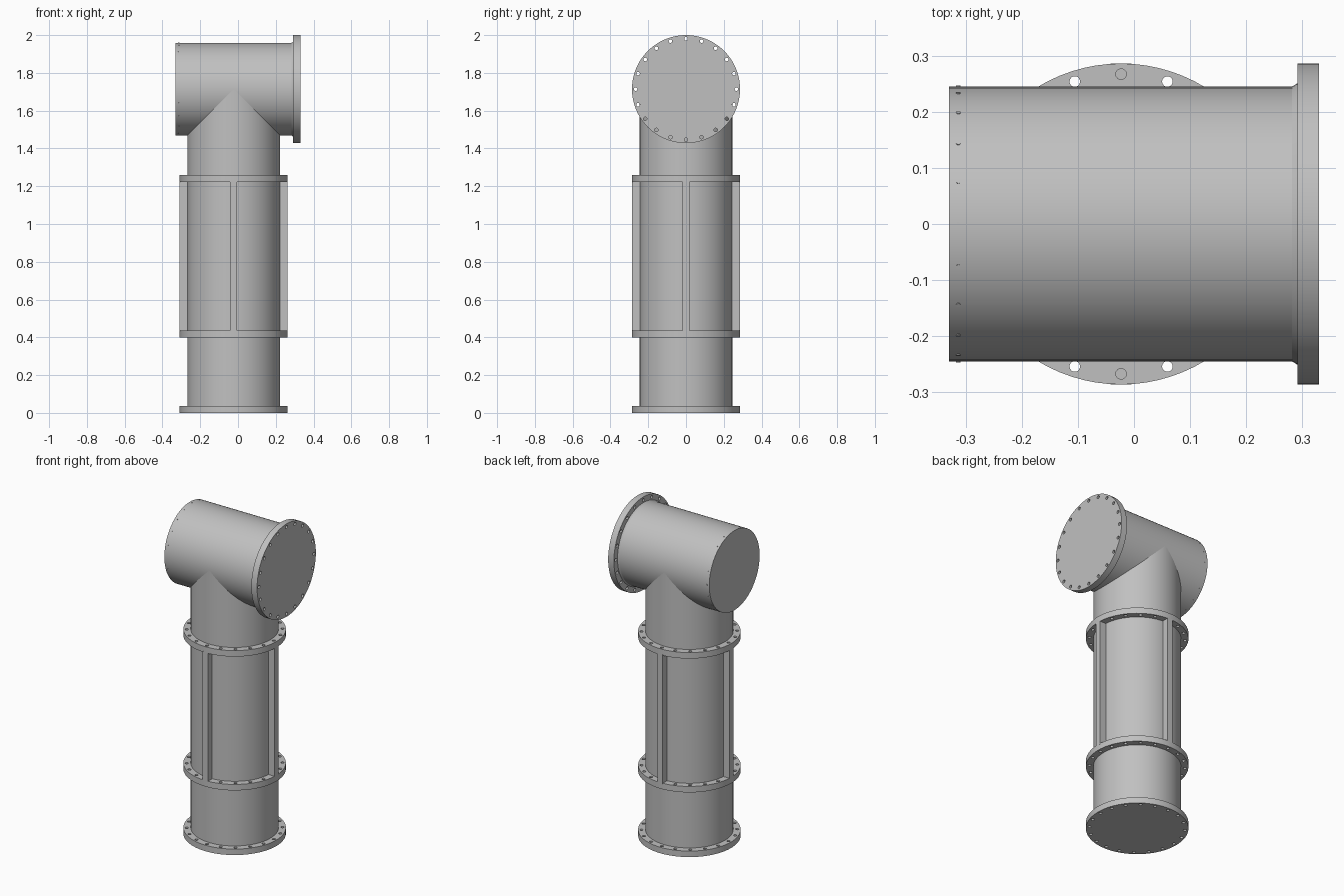
import bpy, bmesh, math
from mathutils import Matrix, Vector

cube = bpy.data.objects.get("Cube")
if cube:
    bpy.data.objects.remove(cube, do_unlink=True)

COLUMN_X = -0.023      # axis of the upright pipe
AXIS_Z = 1.714         # axis of the cross pipe
PIPE_R = 0.245
FLANGE_R = 0.286
BOLT_R = 0.267
BOLTS = 20
FLANGE_T = 0.037
TURN_X = Matrix.Rotation(math.pi / 2, 4, 'Y')   # turns local z to +x

steel = bpy.data.materials.new("grey steel")
steel.use_nodes = True
steel.diffuse_color = (0.53, 0.53, 0.53, 1)
steel.node_tree.nodes["Principled BSDF"].inputs["Base Color"].default_value = steel.diffuse_color


def finish(name, mesh, smooth=True):
    """Put a mesh in the scene with the steel material."""
    mesh.materials.clear()
    mesh.materials.append(steel)
    obj = bpy.data.objects.new(name, mesh)
    bpy.context.collection.objects.link(obj)
    if smooth:
        bpy.ops.object.select_all(action='DESELECT')
        obj.select_set(True)
        bpy.context.view_layer.objects.active = obj
        bpy.ops.object.shade_smooth_by_angle(angle=math.radians(30))
    return obj


def pipe(name, start, end, matrix, r1=PIPE_R, r2=PIPE_R):
    """Closed round section along local z."""
    bm = bmesh.new()
    bmesh.ops.create_cone(bm, cap_ends=True, segments=80, radius1=r1, radius2=r2,
                          depth=end - start,
                          matrix=matrix @ Matrix.Translation((0, 0, (start + end) / 2)))
    mesh = bpy.data.meshes.new(name)
    bm.to_mesh(mesh)
    bm.free()
    return finish(name, mesh)


def flange(name, matrix, thickness=FLANGE_T):
    """Disc drilled with a ring of bolt holes, starting at local z = 0."""
    curve = bpy.data.curves.new(name, 'CURVE')
    curve.dimensions = '2D'
    curve.fill_mode = 'BOTH'
    curve.extrude = thickness / 2

    def circle(cx, cy, r, count):
        spline = curve.splines.new('POLY')
        spline.points.add(count - 1)
        for i, p in enumerate(spline.points):
            a = math.tau * i / count
            p.co = (cx + r * math.cos(a), cy + r * math.sin(a), 0, 1)
        spline.use_cyclic_u = True

    circle(0, 0, FLANGE_R, 80)
    for i in range(BOLTS):
        a = math.tau * i / BOLTS
        circle(BOLT_R * math.cos(a), BOLT_R * math.sin(a), 0.0095, 14)
    temp = bpy.data.objects.new(name + " outline", curve)
    bpy.context.collection.objects.link(temp)
    bpy.context.view_layer.update()
    mesh = bpy.data.meshes.new_from_object(
        temp.evaluated_get(bpy.context.evaluated_depsgraph_get()))
    bpy.data.objects.remove(temp, do_unlink=True)
    bm = bmesh.new()
    bm.from_mesh(mesh)
    bmesh.ops.remove_doubles(bm, verts=bm.verts, dist=0.0001)
    bmesh.ops.transform(bm, verts=bm.verts,
                        matrix=matrix @ Matrix.Translation((0, 0, thickness / 2)))
    bmesh.ops.recalc_face_normals(bm, faces=bm.faces)
    bm.to_mesh(mesh)
    bm.free()
    return finish(name, mesh)


# Upright pipe and its three flanges
column = Matrix.Translation((COLUMN_X, 0, 0))
pipe("upright_pipe", 0.01, AXIS_Z - 0.005, column)
for name, z in (("base_flange", 0), ("lower_flange", 0.398), ("upper_flange", 1.222)):
    flange(name, column @ Matrix.Translation((0, 0, z)))

# Four stiffening ribs between the lower and upper flanges
for i, name in enumerate(("left_rib", "back_rib", "right_rib", "front_rib")):
    bm = bmesh.new()
    bottom, top, inner = 0.43, 1.227, 0.23
    place = (column @ Matrix.Rotation(math.pi / 2 * i, 4, 'Z')
             @ Matrix.Translation(((inner + FLANGE_R) / 2, 0, (bottom + top) / 2))
             @ Matrix.Diagonal((FLANGE_R - inner, 0.037, top - bottom, 1)))
    bmesh.ops.create_cube(bm, size=1, matrix=place)
    mesh = bpy.data.meshes.new(name)
    bm.to_mesh(mesh)
    bm.free()
    finish(name, mesh, smooth=False)

# Cross pipe with its end flange and weld collar
cross = Matrix.Translation((0, 0, AXIS_Z)) @ TURN_X
pipe("cross_pipe", -0.33, 0.31, cross)
pipe("weld_collar", 0.282, 0.295, cross, PIPE_R, PIPE_R + 0.008)
flange("cross_flange", cross @ Matrix.Translation((0, 0, 0.33 - 0.039)), 0.039)

# Ring of small rivets near the plain end of the cross pipe
bm = bmesh.new()
for i in range(BOLTS):
    spot = (cross @ Matrix.Rotation(math.tau * i / BOLTS, 4, 'Z')
            @ Matrix.Translation((PIPE_R, 0, -0.313)) @ TURN_X)
    bmesh.ops.create_cone(bm, cap_ends=True, segments=10, radius1=0.004,
                          radius2=0.004, depth=0.003, matrix=spot)
mesh = bpy.data.meshes.new("rim_rivets")
bm.to_mesh(mesh)
bm.free()
finish("rim_rivets", mesh)
